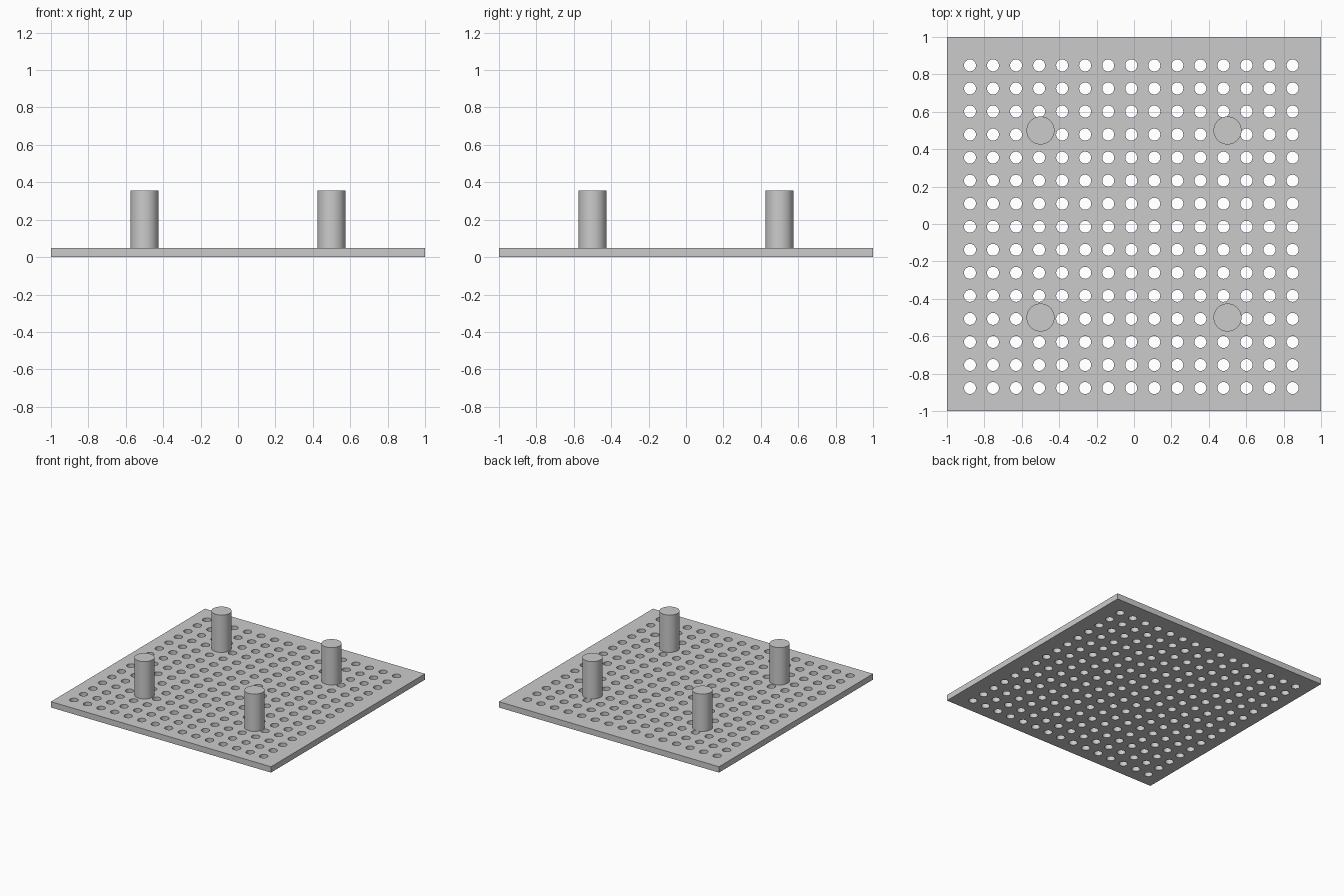
import bpy
import bmesh
import math
from mathutils import Matrix, Vector

if "Cube" in bpy.data.objects:
    bpy.data.objects.remove(bpy.data.objects["Cube"], do_unlink=True)

PLATE_TOP = 0.048
PEG_TOP = 0.355
PEG_RADIUS = 0.075
HOLE_RADIUS = 0.032
HOLES = 15
PITCH = 0.1232
FIRST_HOLE = -0.877

grey = bpy.data.materials.new("plain grey")
grey.use_nodes = True
colour = (0.6, 0.6, 0.6, 1)
grey.diffuse_color = colour
grey.node_tree.nodes["Principled BSDF"].inputs["Base Color"].default_value = colour


def add_object(name, bm):
    mesh = bpy.data.meshes.new(name)
    bm.to_mesh(mesh)
    bm.free()
    mesh.materials.append(grey)
    obj = bpy.data.objects.new(name, mesh)
    bpy.context.collection.objects.link(obj)
    return obj


def add_cylinder(bm, x, y, radius, bottom, top, sides):
    bmesh.ops.create_cone(
        bm, cap_ends=True, segments=sides, radius1=radius, radius2=radius,
        depth=top - bottom,
        matrix=Matrix.Translation((x, y, (bottom + top) / 2)))


def smooth(obj):
    bpy.ops.object.select_all(action="DESELECT")
    obj.select_set(True)
    bpy.context.view_layer.objects.active = obj
    bpy.ops.object.shade_smooth_by_angle(angle=math.radians(35))


# Square base plate
bm = bmesh.new()
bmesh.ops.create_cube(bm, size=1, matrix=Matrix.Translation((0, 0, PLATE_TOP / 2))
                      @ Matrix.Diagonal(Vector((2, 2, PLATE_TOP, 1))))
plate = add_object("base_plate", bm)

# Grid of drilled holes
bm = bmesh.new()
for row in range(HOLES):
    for column in range(HOLES):
        add_cylinder(bm, FIRST_HOLE + column * PITCH, FIRST_HOLE + row * PITCH,
                     HOLE_RADIUS, -0.05, PLATE_TOP + 0.05, 24)
drill = add_object("hole_cutter", bm)
drill.hide_render = True

cut = plate.modifiers.new("holes", "BOOLEAN")
cut.operation = "DIFFERENCE"
cut.solver = "EXACT"
cut.object = drill
bpy.context.view_layer.objects.active = plate
bpy.ops.object.modifier_apply(modifier=cut.name)
bpy.data.objects.remove(drill, do_unlink=True)
smooth(plate)

# Four upright pegs
for side, x in (("left", 0.5), ("right", -0.5)):
    for end, y in (("front", -0.5), ("back", 0.5)):
        bm = bmesh.new()
        add_cylinder(bm, x, y, PEG_RADIUS, PLATE_TOP, PEG_TOP, 48)
        smooth(add_object(f"{end}_{side}_peg", bm))
